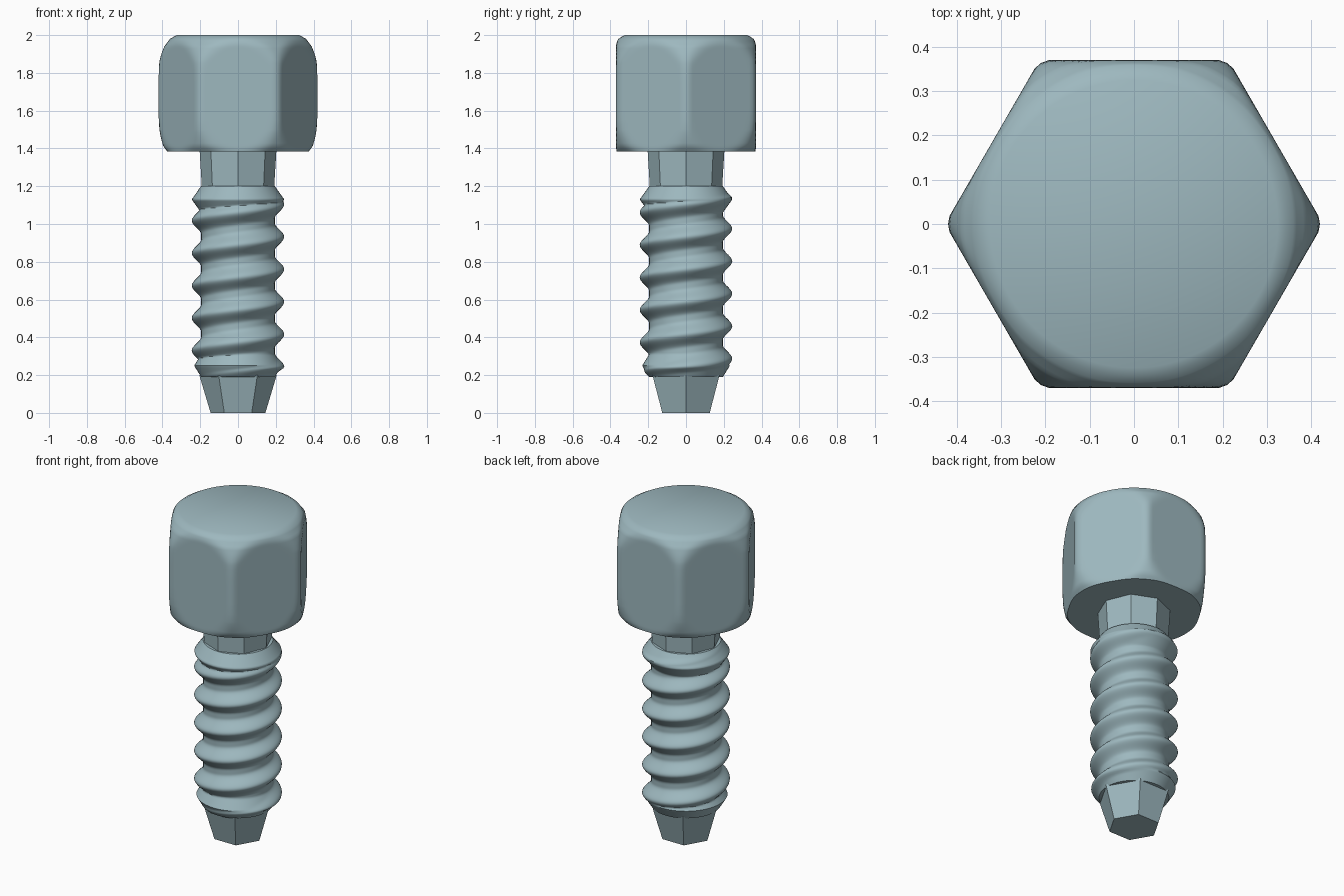
import bpy
from math import pi, cos, sin, radians

cube = bpy.data.objects.get("Cube")
if cube:
    bpy.data.objects.remove(cube, do_unlink=True)

steel = bpy.data.materials.new("blue_grey_steel")
steel.use_nodes = True
colour = (0.34, 0.48, 0.52, 1)
steel.diffuse_color = colour
steel.node_tree.nodes["Principled BSDF"].inputs["Base Color"].default_value = colour


def loft(name, heights, sides, radius, smooth=None):
    """Capped stack of rings whose radius depends on angle and height."""
    verts, faces = [], []
    for z in heights:
        for i in range(sides):
            a = 2 * pi * i / sides
            r = radius(a, z)
            verts.append((r * cos(a), r * sin(a), z))
    for k in range(len(heights) - 1):
        for i in range(sides):
            j = (i + 1) % sides
            low, high = k * sides, (k + 1) * sides
            faces.append((low + i, low + j, high + j, high + i))
    faces.append(tuple(reversed(range(sides))))
    top = (len(heights) - 1) * sides
    faces.append(tuple(range(top, top + sides)))
    mesh = bpy.data.meshes.new(name)
    mesh.from_pydata(verts, [], faces)
    mesh.materials.append(steel)
    obj = bpy.data.objects.new(name, mesh)
    bpy.context.collection.objects.link(obj)
    if smooth:
        bpy.ops.object.select_all(action="DESELECT")
        obj.select_set(True)
        bpy.context.view_layer.objects.active = obj
        bpy.ops.object.shade_smooth_by_angle(angle=radians(smooth))
    return obj


def interpolate(points, z):
    for (z0, r0), (z1, r1) in zip(points, points[1:]):
        if z <= z1:
            return r0 + (r1 - r0) * (z - z0) / (z1 - z0)
    return points[-1][1]


def soft_min(a, b, width):
    h = max(width - abs(a - b), 0) / width
    return min(a, b) - h * h * width / 4


def steps(start, end, count):
    return [start + (end - start) * i / count for i in range(count + 1)]


# Hexagonal head, its corners turned down at both ends
HEAD_ROUND = [(1.385, 0.375), (1.41, 0.395), (1.5, 0.422), (1.62, 0.45),
              (1.75, 0.45), (1.86, 0.422), (1.94, 0.39), (1.98, 0.36), (2.0, 0.325)]


def head_radius(a, z):
    sector = a % (pi / 3) - pi / 6
    flat = 0.37 / cos(sector)
    # Narrow flat across each vertical corner
    corner = 0.42 / cos(pi / 6 - abs(sector))
    return soft_min(min(flat, corner), interpolate(HEAD_ROUND, z), 0.02)


loft("hex_head", steps(1.385, 1.5, 8) + steps(1.55, 1.82, 4) + steps(1.84, 2.0, 16),
     144, head_radius, 45)

# Faceted neck
loft("neck", [1.17, 1.39], 8, lambda a, z: 0.19 + 0.06 * (z - 1.17))

# Shank with a right-handed helical ridge
PITCH = 0.172


def thread_radius(a, z):
    phase = ((z - 0.76) / PITCH - a / (2 * pi)) % 1
    ridge = max(0, 1 - min(phase, 1 - phase) / 0.42)
    ridge = ridge * ridge * (3 - 2 * ridge)
    # Collar that closes the thread at each end
    collar = max(0, 1 - abs(z - 1.13) / 0.07, 0.75 * (1 - abs(z - 0.25) / 0.06))
    fade = min(1, max(0, (z - 0.19) / 0.05), max(0, (1.2 - z) / 0.06))
    return 0.195 + 0.05 * max(ridge * fade, collar)


loft("threaded_shank", steps(0.19, 1.2, 150), 48, thread_radius, 50)

# Tapered hexagonal tip
loft("tip", [0.0, 0.2], 6, lambda a, z: 0.145 + 0.3 * z)
